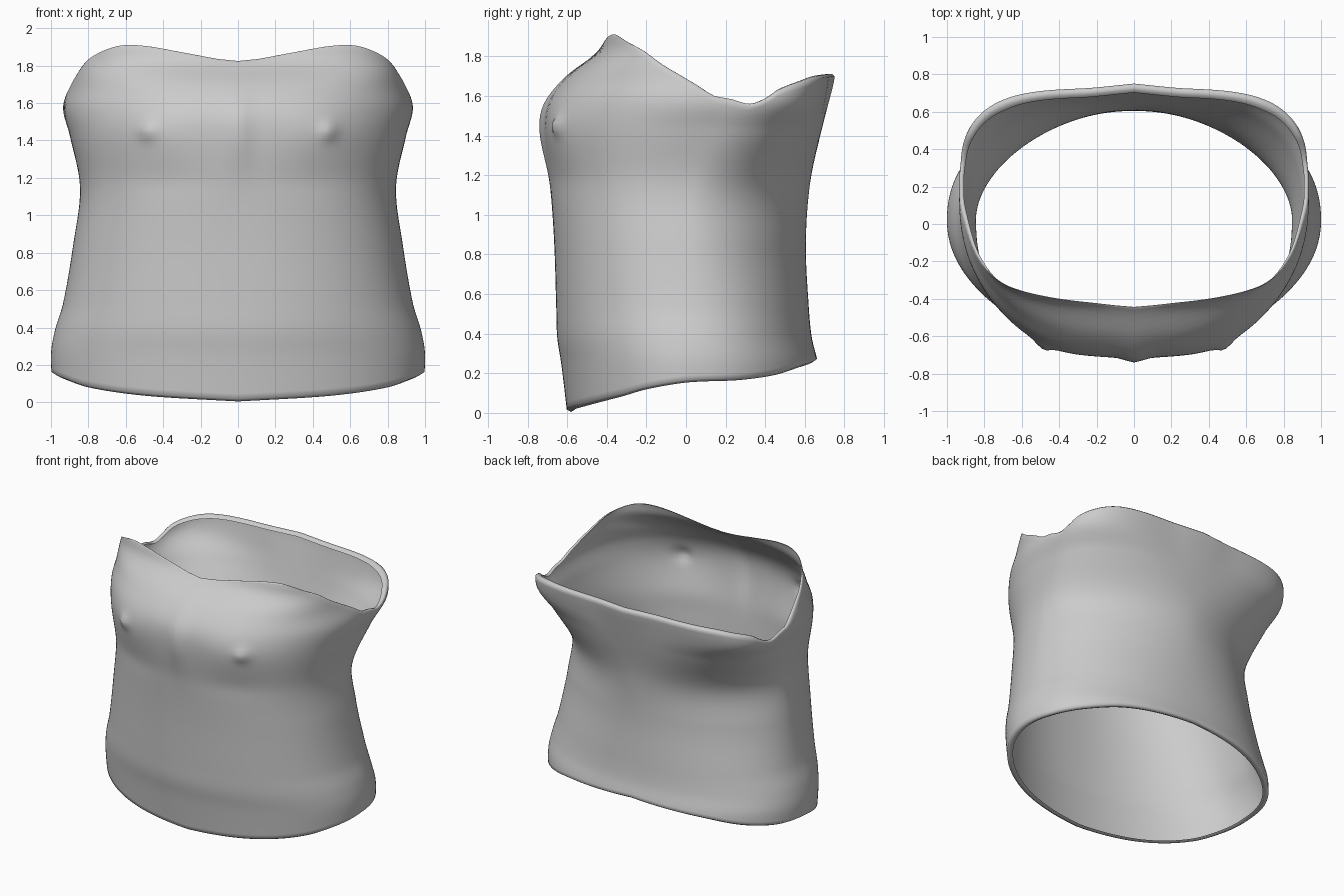
import bpy, bmesh, math

if "Cube" in bpy.data.objects:
    bpy.data.objects.remove(bpy.data.objects["Cube"])

COLS, ROWS = 180, 64

# Body sections: height -> half width, front y, back y, centre y, front and back squareness
LEVELS = [
    (0.00, 0.985, -0.600, 0.680, 0.02, 2.05, 2.2),
    (0.25, 1.000, -0.630, 0.665, 0.02, 2.05, 2.2),
    (0.38, 0.980, -0.650, 0.635, 0.02, 2.1, 2.15),
    (0.53, 0.935, -0.655, 0.620, 0.02, 2.2, 2.1),
    (0.85, 0.880, -0.665, 0.605, 0.02, 2.3, 1.9),
    (1.15, 0.845, -0.685, 0.625, 0.03, 2.35, 1.85),
    (1.43, 0.900, -0.715, 0.680, 0.08, 2.3, 2.7),
    (1.57, 0.935, -0.695, 0.705, 0.14, 2.25, 3.6),
    (1.70, 0.905, -0.600, 0.725, 0.15, 2.45, 4.0),
    (1.82, 0.870, -0.450, 0.725, 0.12, 3.1, 4.0),
    (1.91, 0.850, -0.405, 0.725, 0.10, 3.6, 4.0),
]
# Edge heights by angle (0 = front centre, 180 = back centre)
TOP = [(0, 1.825), (8, 1.865), (21, 1.903), (35, 1.908), (53, 1.865), (66, 1.815), (76, 1.74),
       (85, 1.655), (91, 1.59), (98, 1.56), (104, 1.585), (111, 1.635), (127, 1.675),
       (145, 1.70), (180, 1.71)]
BOTTOM = [(0, 0.005), (30, 0.035), (55, 0.08), (70, 0.12), (90, 0.155),
          (110, 0.165), (130, 0.19), (150, 0.23), (180, 0.265)]


def curve(keys, v):
    """Smooth interpolation through keyed rows; returns a list of values."""
    n = len(keys)
    v = min(max(v, keys[0][0]), keys[-1][0])
    i = next(k for k in range(n - 1) if v <= keys[k + 1][0])
    h = keys[i + 1][0] - keys[i][0]
    t = (v - keys[i][0]) / h

    def slope(k, c):
        a, b = max(k - 1, 0), min(k + 1, n - 1)
        return (keys[b][c] - keys[a][c]) / (keys[b][0] - keys[a][0])

    out = []
    for c in range(1, len(keys[0])):
        p, q = keys[i][c], keys[i + 1][c]
        out.append((2*t**3 - 3*t*t + 1) * p + (t**3 - 2*t*t + t) * h * slope(i, c)
                   + (3*t*t - 2*t**3) * q + (t**3 - t*t) * h * slope(i + 1, c))
    return out


def bump(dx, dz, sx, sz):
    return math.exp(-(dx / sx) ** 2 - (dz / sz) ** 2)


def point(ang, z, inset=0.0):
    a, yf, yb, y0, nf, nb = curve(LEVELS, z)
    s, c = math.sin(ang), math.cos(ang)
    n, depth = (nf, y0 - yf) if c > 0 else (nb, yb - y0)
    x = (a - inset) * math.copysign(abs(s) ** (2 / n), s)
    y = y0 - (depth - inset) * math.copysign(abs(c) ** (2 / n), c)
    if c > 0:
        # Bust fullness, points, centre ridge and the crease below
        ax = abs(x)
        y -= 0.02 * bump(ax - 0.45, z - 1.45, 0.2, 0.16)
        y -= 0.03 * bump(ax - 0.485, z - 1.45, 0.045, 0.045)
        y -= 0.025 * bump(x, z - 1.45, 0.06, 0.2)
        y += 0.005 * bump(ax - 0.42, z - 1.18, 0.25, 0.08)
    else:
        # Small peak at the centre of the back edge
        y += 0.027 * bump(x, z - 1.75, 0.16, 0.25)
    return x, y, z


def build_bodice():
    bm = bmesh.new()
    grid = []
    for i in range(COLS):
        ang = 2 * math.pi * i / COLS
        deg = math.degrees(ang)
        deg = min(deg, 360 - deg)
        lo, hi = curve(BOTTOM, deg)[0], curve(TOP, deg)[0]
        rim = 0.003 + 0.042 * min(1, max(0, deg - 50) / 90)
        # Folded bottom hem, wall, rolled top hem
        col = [point(ang, lo + 0.01, 0.04), point(ang, lo, 0.02)]
        col += [point(ang, lo + 0.012 + (hi - lo - 0.024) * j / ROWS) for j in range(ROWS + 1)]
        for inset, drop in ((0.3, 0), (0.75, 0), (1.1, 0.4)):
            x, y, z = point(ang, hi, rim * inset)
            col.append((x, y, z - drop * rim))
        grid.append([bm.verts.new(p) for p in col])
    for i in range(COLS):
        a, b = grid[i], grid[(i + 1) % COLS]
        for j in range(len(a) - 1):
            bm.faces.new((a[j], b[j], b[j + 1], a[j + 1]))
    mesh = bpy.data.meshes.new("bodice")
    bm.to_mesh(mesh)
    bm.free()
    obj = bpy.data.objects.new("bodice", mesh)
    bpy.context.collection.objects.link(obj)
    return obj


bodice = build_bodice()
bpy.context.view_layer.objects.active = bodice
bodice.select_set(True)
bpy.ops.object.shade_smooth_by_angle(angle=math.radians(75))
